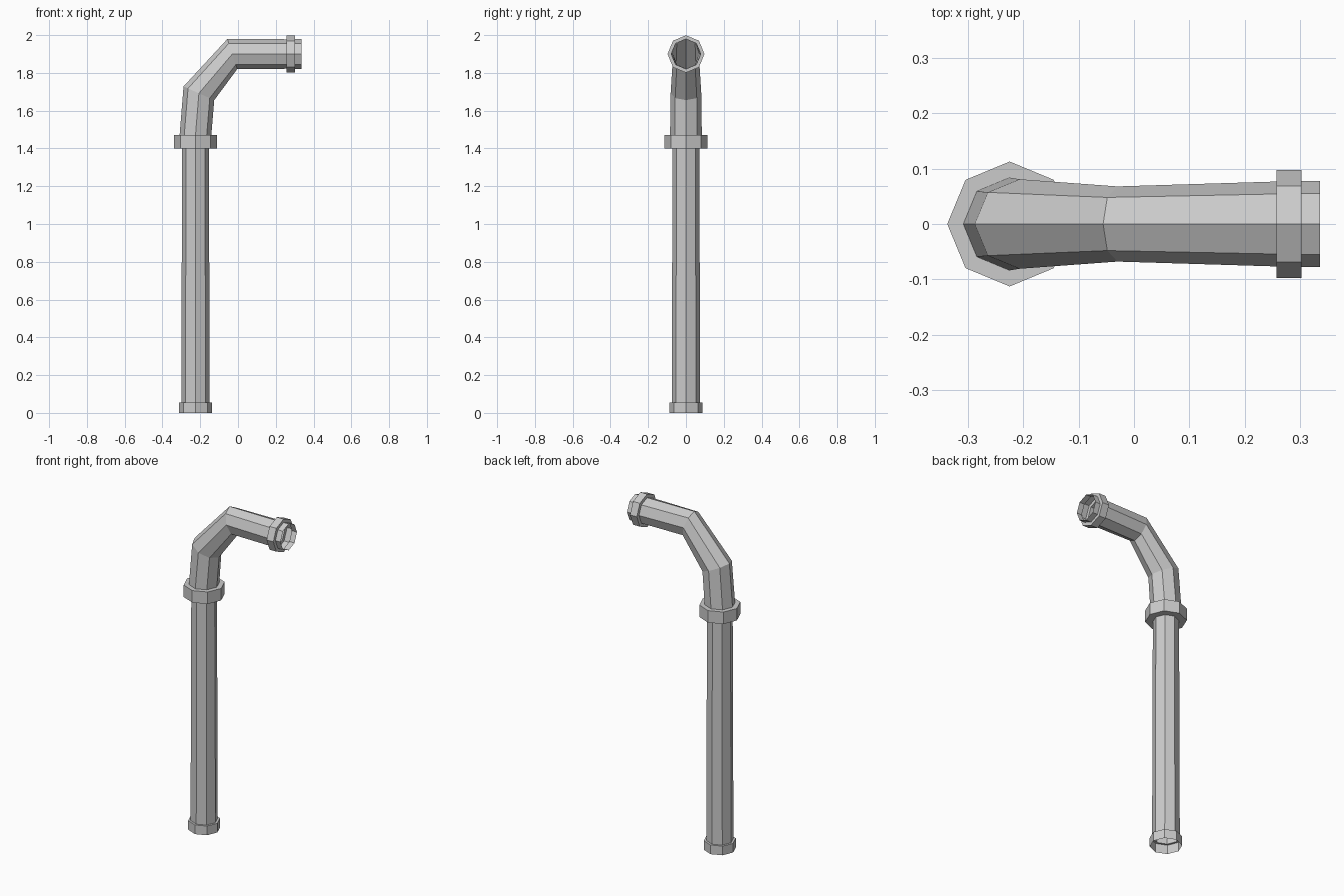
import bpy
from math import sin, cos, pi, radians

if "Cube" in bpy.data.objects:
    bpy.data.objects.remove(bpy.data.objects["Cube"])

SIDES = 8


def ring(x, z, tilt, r_bend, r_y):
    """Octagon centred on (x, 0, z), facing up at tilt 0 and towards +x at tilt 90."""
    a = radians(tilt)
    pts = []
    for i in range(SIDES):
        t = 2 * pi * i / SIDES
        c = r_bend * cos(t)
        pts.append((x + c * cos(a), r_y * sin(t), z - c * sin(a)))
    return pts


def loft(name, rings):
    """Open flat-shaded tube skin through a list of rings."""
    verts = [p for r in rings for p in r]
    faces = []
    for k in range(len(rings) - 1):
        lo, hi = k * SIDES, (k + 1) * SIDES
        for i in range(SIDES):
            j = (i + 1) % SIDES
            faces.append((lo + i, lo + j, hi + j, hi + i))
    mesh = bpy.data.meshes.new(name)
    mesh.from_pydata(verts, [], faces)
    obj = bpy.data.objects.new(name, mesh)
    bpy.context.collection.objects.link(obj)
    return obj


def up(z, r):
    return ring(-0.225, z, 0, r, r)


def side(x, r):
    return ring(x, 1.9, 90, r, r * 0.985)


# Foot collar, open underneath
loft("foot_collar", [up(0, 0.088), up(0.055, 0.088), up(0.055, 0.075)])

# Long vertical pipe
loft("upright_pipe", [up(0.055, 0.075), up(1.4, 0.071)])

# Wide coupling collar between pipe and bend
loft("coupling_collar", [up(1.4, 0.071), up(1.4, 0.113), up(1.472, 0.113), up(1.472, 0.084)])

# Bend, turning to the horizontal in two steps
loft("bend", [
    up(1.472, 0.084),
    ring(-0.207, 1.692, 24, 0.089, 0.081),
    ring(-0.03, 1.9, 72, 0.084, 0.068),
    side(0.258, 0.078),
])

# Flange and open mouth
loft("mouth_flange", [side(0.258, 0.078), side(0.258, 0.099), side(0.303, 0.099), side(0.303, 0.079)])
loft("mouth", [side(0.303, 0.079), side(0.337, 0.079)])
